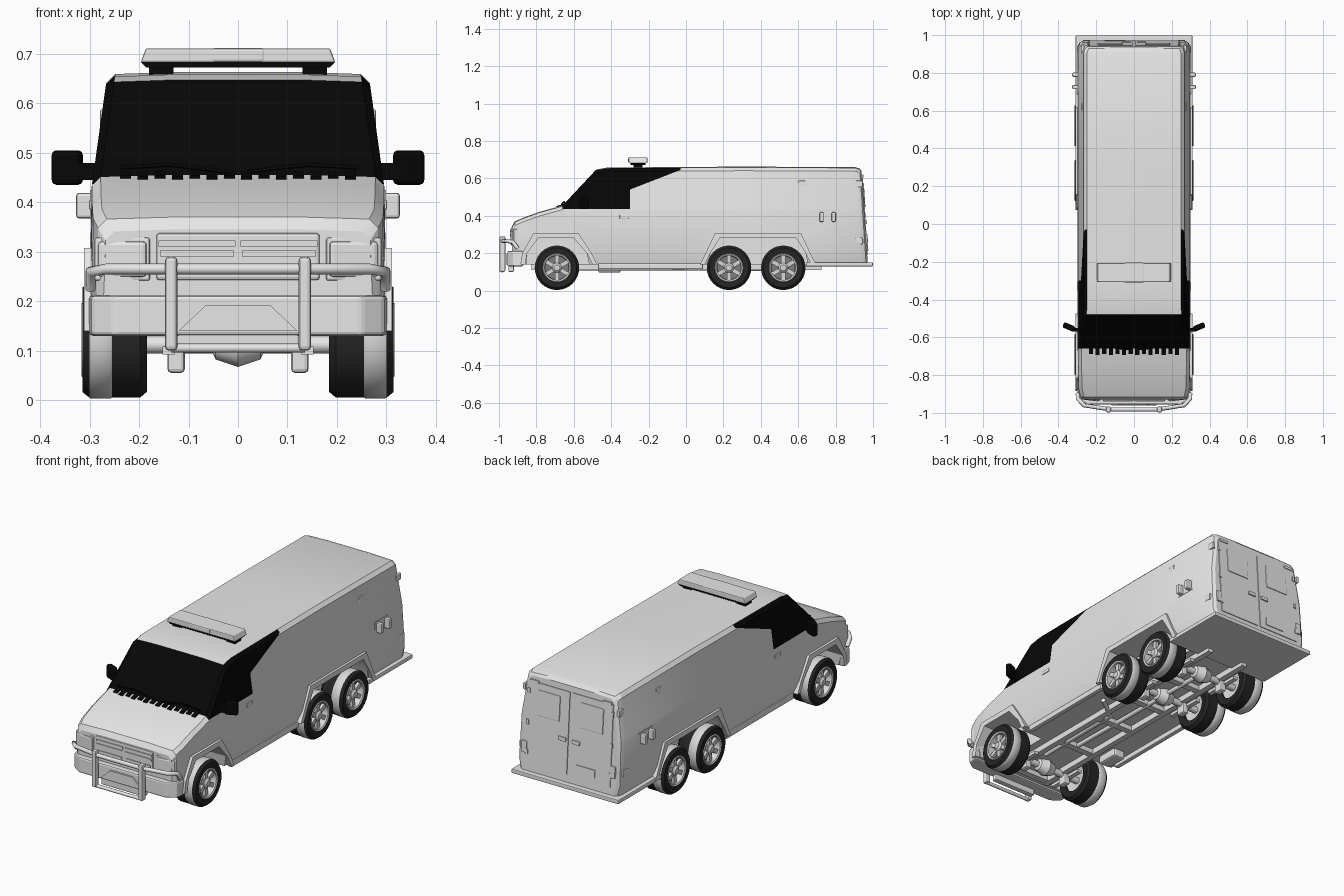
import bpy, bmesh
from math import sin, cos, pi
from mathutils import Vector, Matrix

if "Cube" in bpy.data.objects:
    bpy.data.objects.remove(bpy.data.objects["Cube"])


def material(name, v):
    m = bpy.data.materials.new(name)
    m.use_nodes = True
    m.diffuse_color = (v, v, v, 1)
    m.node_tree.nodes["Principled BSDF"].inputs["Base Color"].default_value = (v, v, v, 1)
    return m


PAINT = material("light grey paint", 0.8)
GLASS = material("black glass", 0.002)
RUBBER = material("tyre rubber", 0.018)
METAL = material("wheel metal", 0.7)
SHADE = material("wheel recess grey", 0.2)


def finish(name, bm, mats, bevel=0, smooth=False):
    bmesh.ops.recalc_face_normals(bm, faces=bm.faces)
    me = bpy.data.meshes.new(name)
    bm.to_mesh(me)
    bm.free()
    ob = bpy.data.objects.new(name, me)
    bpy.context.collection.objects.link(ob)
    for m in mats:
        me.materials.append(m)
    if bevel:
        mod = ob.modifiers.new("bevel", "BEVEL")
        mod.width, mod.segments = bevel, 2
    if smooth:
        for o in bpy.context.selected_objects:
            o.select_set(False)
        ob.select_set(True)
        bpy.context.view_layer.objects.active = ob
        bpy.ops.object.shade_smooth_by_angle(angle=0.6)
    return ob


def box(name, loc, size, mat, bevel=0, rx=0, rz=0):
    bm = bmesh.new()
    bmesh.ops.create_cube(bm, size=1)
    mtx = Matrix.Translation(loc) @ Matrix.Rotation(rz, 4, 'Z') @ Matrix.Rotation(rx, 4, 'X')
    bm.transform(mtx @ Matrix.Diagonal((*size, 1)))
    return finish(name, bm, [mat], bevel)


def prism(name, pts, lo, hi, axis, mat, bevel=0):
    """Extrude a 2D outline along x (points are y, z), y (x, z) or z (x, y)."""
    bm = bmesh.new()
    place = {'x': lambda a, b, t: (t, a, b), 'y': lambda a, b, t: (a, t, b),
             'z': lambda a, b, t: (a, b, t)}[axis]
    f = bm.faces.new([bm.verts.new(place(a, b, lo)) for a, b in pts])
    ext = bmesh.ops.extrude_face_region(bm, geom=[f])["geom"]
    shift = Vector(place(0, 0, hi - lo))
    bmesh.ops.translate(bm, verts=[v for v in ext if isinstance(v, bmesh.types.BMVert)], vec=shift)
    return finish(name, bm, [mat], bevel)


def lathe(name, profile, loc, side, mat, n=32):
    """Revolve (radius, offset) points about the x axis."""
    bm = bmesh.new()
    rings = [[bm.verts.new((loc[0] + side * x, loc[1] + r * cos(2 * pi * i / n),
                            loc[2] + r * sin(2 * pi * i / n))) for i in range(n)] for r, x in profile]
    for a, b in zip(rings, rings[1:]):
        for i in range(n):
            j = (i + 1) % n
            bm.faces.new((a[i], a[j], b[j], b[i]))
    bmesh.ops.remove_doubles(bm, verts=bm.verts, dist=1e-5)
    return finish(name, bm, [mat], smooth=True)


def tube(name, pts, r, mat):
    cu = bpy.data.curves.new(name, 'CURVE')
    cu.dimensions, cu.bevel_depth, cu.bevel_resolution, cu.use_fill_caps = '3D', r, 2, True
    sp = cu.splines.new('POLY')
    sp.points.add(len(pts) - 1)
    for p, co in zip(sp.points, pts):
        p.co = (*co, 1)
    ob = bpy.data.objects.new(name, cu)
    bpy.context.collection.objects.link(ob)
    cu.materials.append(mat)


# Body shell: cross-sections lofted from nose to tail (y, top height, half width)
STATIONS = [(-0.93, .345, .272), (-0.915, .37, .287), (-0.87, .39, .297), (-0.78, .422, .299),
            (-0.66, .455, .3), (-0.48, .647, .3), (-0.42, .658, .3), (0.3, .663, .3),
            (0.94, .66, .3), (0.963, .652, .29), (0.972, .64, .275)]


def section(y, top, w):
    b = min(.43, top - .05)
    e = top - .022
    shrink = max(0, e - .43) * .14
    rows = [(.14, w - .015), (.2, w), (b, w - .004), ((b + e) / 2, w - .004 - shrink / 2),
            (e, w - .004 - shrink), (top - .004, w - .022 - shrink), (top, .45 * w)]
    lean = lambda z: -.035 * (z - .14) / .52 if y > .9 else 0
    half = [(x, y + lean(z), z) for z, x in rows]
    return half, [(-x, yy, z) for x, yy, z in half]


bm = bmesh.new()
grid = [[[bm.verts.new(p) for p in s] for s in section(*st)] for st in STATIONS]
for (r0, l0), (r1, l1) in zip(grid, grid[1:]):
    for a, b in ((r0, r1), (l0, l1)):
        for i in range(len(a) - 1):
            bm.faces.new((a[i], a[i + 1], b[i + 1], b[i]))
    for k in (0, -1):
        bm.faces.new((r0[k], l0[k], l1[k], r1[k]))
for r, l in (grid[0], grid[-1]):
    for i in range(len(r) - 1):
        bm.faces.new((r[i], r[i + 1], l[i + 1], l[i]))
bmesh.ops.recalc_face_normals(bm, faces=bm.faces)
# Cut the outline of the side glass, then colour faces by position
for co, no in (((0, 0, .437), (0, 0, 1)), ((0, -.3, 0), (0, 1, 0)), ((0, -.03, 0), (0, 1, 0)),
               ((0, -.3, .54), (0, -.105, .27))):
    bmesh.ops.bisect_plane(bm, geom=bm.verts[:] + bm.edges[:] + bm.faces[:], plane_co=co, plane_no=no)
for f in bm.faces:
    c, n = f.calc_center_median(), f.normal
    if c.z > .437 and -.66 < c.y < -.03 and n.z < .9 and (c.y < -.3 or c.z > .54 + (c.y + .3) * .39):
        f.material_index = 1
body = finish("van_body", bm, [PAINT, GLASS])

# Wheel openings with flared trims
FRONT_ARCH = [(-.86, .05), (-.85, .2), (-.79, .28), (-.6, .28), (-.53, .2), (-.5, .05)]
REAR_ARCH = [(.1, .05), (.13, .2), (.18, .28), (.59, .28), (.64, .2), (.67, .05)]
for s in (-1, 1):
    for label, arch in (("front", FRONT_ARCH), ("rear", REAR_ARCH)):
        cutter = prism("arch_cutter", arch, s * .165, s * .4, 'x', PAINT)
        mod = body.modifiers.new("arch", 'BOOLEAN')
        mod.operation, mod.solver, mod.object = 'DIFFERENCE', 'EXACT', cutter
        bpy.context.view_layer.objects.active = body
        bpy.ops.object.modifier_apply(modifier=mod.name)
        bpy.data.objects.remove(cutter)
        mid = (arch[0][0] + arch[-1][0]) / 2
        rim = [(y, max(z, .14)) for y, z in arch]
        outer = [(y + (.025 if y > mid else -.025), z + (.027 if z > .25 else 0)) for y, z in rim]
        prism(label + "_wheel_flare", outer + rim[::-1], s * .285, s * .311, 'x', PAINT)
body.select_set(True)
bpy.context.view_layer.objects.active = body
bpy.ops.object.shade_smooth_by_angle(angle=0.45)

# Wheels: tyre, pale outer tread band, dished rim, spokes and hub
for y in (-.69, .23, .52):
    for s in (-1, 1):
        c = (s * .25, y, .122)
        lathe("tyre", [(.07, -.06), (.105, -.066), (.117, -.052), (.117, .05), (.106, .064),
                       (.077, .062), (.07, 0), (.07, -.06)], c, s, RUBBER)
        lathe("tread_band", [(.117, .005), (.119, .008), (.119, .047), (.117, .05)], c, s, METAL)
        lathe("rim_ring", [(.079, .058), (.074, .066), (.066, .062), (.063, .02)], c, s, METAL)
        lathe("rim_dish", [(.07, .025), (0, .025)], c, s, SHADE)
        lathe("wheel_back", [(.072, -.05), (.04, -.04), (0, -.04)], c, s, METAL)
        lathe("hub", [(.028, .02), (.026, .055), (.016, .064), (0, .064)], c, s, METAL, 16)
        for k in range(6):
            a = k * pi / 3
            box("spoke", (c[0] + s * .045, y - .046 * sin(a), c[2] + .046 * cos(a)),
                (.016, .022, .046), METAL, rx=a)

# Underside: ladder frame, axles, springs, exhaust
for s in (-1, 1):
    box("frame_rail", (s * .11, -.05, .127), (.03, 1.55, .035), PAINT)
    box("sill", (s * .28, -.19, .13), (.025, .56, .03), PAINT, .005)
    for y in (-.69, .23, .52):
        box("leaf_spring", (s * .14, y, .1), (.025, .2, .016), PAINT)
        box("spring_mount", (s * .125, y, .085), (.035, .05, .06), PAINT, .008)
for y in (-.8, -.45, -.15, .1, .375):
    box("cross_member", (0, y, .125), (.24, .035, .025), PAINT)
for y in (-.69, .23, .52):
    tube("axle", [(-.22, y, .112), (.22, y, .112)], .018, PAINT)
    lathe("differential", [(0, -.06), (.03, -.045), (.045, 0), (.03, .045), (0, .06)], (0, y, .112), 1, PAINT, 16)
tube("drive_shaft", [(0, -.45, .125), (0, .52, .115)], .012, PAINT)
tube("exhaust", [(.07, -.6, .12), (.07, -.1, .12), (.2, .0, .12)], .012, PAINT)
box("exhaust_box", (-.2, -.41, .118), (.07, .12, .045), PAINT, .01)

# Front end: bumper, bull bar, grille, headlights
prism("front_bumper", [(-.302, -.87), (-.296, -.925), (-.25, -.955), (.25, -.955), (.296, -.925), (.302, -.87)],
      .13, .212, 'z', PAINT, .008)
box("front_valance", (0, -.935, .14), (.25, .03, .08), PAINT, .006)
prism("skid_plate", [(-.12, .14), (-.065, .192), (.065, .192), (.12, .14)], -.962, -.95, 'y', PAINT)
box("nose_panel", (0, -.925, .29), (.33, .025, .095), PAINT, .006)
for s in (-1, 1):
    box("bull_bar_post", (s * .135, -.982, .195), (.025, .032, .19), PAINT, .008)
    tube("bull_bar_side", [(s * .135, -.98, .265), (s * .265, -.96, .265), (s * .298, -.925, .26),
                           (s * .298, -.9, .225)], .011, PAINT)
    box("headlight_rim", (s * .232, -.908, .285), (.112, .04, .087), PAINT, .004, rz=s * .12)
    box("headlight", (s * .232, -.914, .285), (.1, .04, .073), PAINT, .008, rz=s * .12)
    for z, w in ((.317, .155), (.296, .15), (.262, .14)):
        box("grille_slat", (s * .083, -.938, z), (w, .006, .012), PAINT)
for z, r in ((.265, .011), (.105, .009)):
    tube("bull_bar_rail", [(-.135, -.982, z), (.135, -.982, z)], r, PAINT)

# Cowl vents and wipers
for i in range(14):
    x = (i - 6.5) * .035
    box("cowl_vent", (x, -.672, .455), (.022, .03 + .012 * (i % 2), .006), GLASS, rx=.28)
for s in (-1, 1):
    tube("wiper", [(s * .02, -.665, .462), (s * .14, -.652, .476), (s * .24, -.652, .47)], .004, GLASS)

# Mirrors, door handles and side fittings
for s in (-1, 1):
    box("mirror", (s * .345, -.545, .47), (.064, .03, .07), GLASS, .01, rz=s * .4)
    box("mirror_arm", (s * .305, -.56, .462), (.05, .018, .035), GLASS)
    box("cab_handle", (s * .296, -.33, .395), (.01, .05, .02), PAINT, .003)
    box("fitting_plate", (s * .296, .757, .395), (.006, .11, .06), PAINT)
    for y in (.725, .79):
        box("side_fitting", (s * .31, y, .393), (.034, .022, .052), PAINT, .006)
    for y, z, x in ((.62, .57, .271), (.925, .57, .271), (.925, .265, .293)):
        box("marker_lamp", (s * x, y, z), (.016, .04, .035), PAINT, .004)

# Rear doors, lamps and step
LEAN = .067


def rear(name, x, z, w, h, d=.008, bevel=0):
    box(name, (x, .972 - .035 * (z - .14) / .52, z), (w, d, h), PAINT, bevel, rx=LEAN)


for s in (-1, 1):
    rear("rear_door_panel", s * .125, .4, .235, .42)
    rear("rear_window_panel", s * .125, .51, .13, .13, .016, .004)
    rear("rear_handle", s * .04, .365, .045, .02, .022, .003)
    rear("rear_lamp", s * .255, .27, .03, .06, .018, .004)
    rear("roof_lamp", s * .21, .612, .05, .014, .016)
    for z in (.25, .4, .56):
        rear("door_hinge", s * .24, z, .014, .025, .016)
rear("plate_recess", -.1, .235, .11, .04, .016)
box("rear_step", (0, .82, .14), (.618, .357, .022), PAINT, .004)

# Roof light bar
prism("light_bar_base", [(-.185, .672), (.185, .672), (.196, .683), (-.196, .683)], -.298, -.216, 'y', GLASS)
prism("light_bar", [(-.197, .682), (.197, .682), (.186, .711), (-.186, .711)], -.307, -.207, 'y', PAINT, .004)
box("light_bar_centre", (0, -.257, .697), (.108, .104, .029), PAINT, .006)
for s in (-1, 1):
    box("light_bar_foot", (s * .155, -.257, .665), (.05, .05, .016), GLASS)
